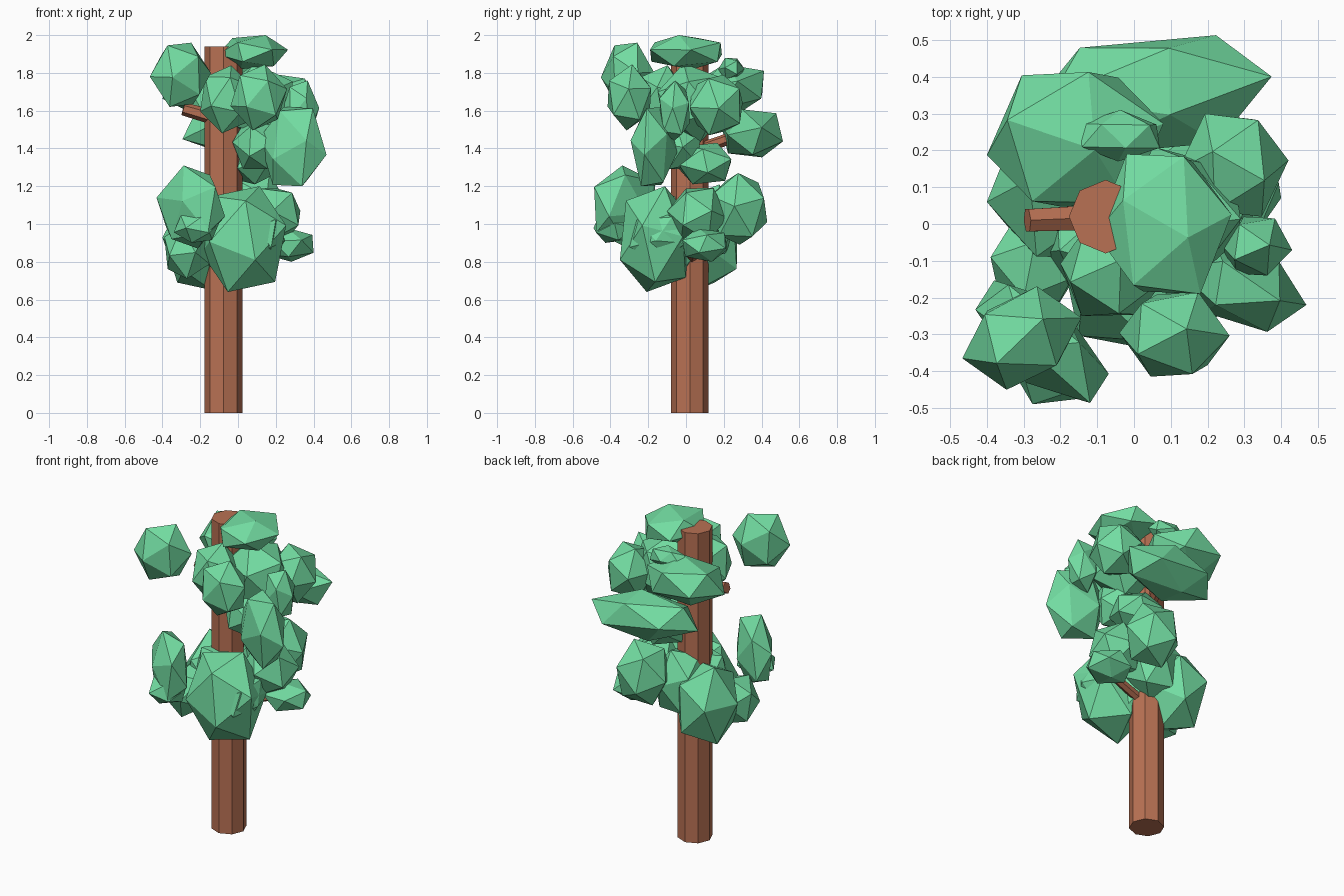
import bpy, bmesh, math, random
from mathutils import Vector, Matrix, Euler

if "Cube" in bpy.data.objects:
    bpy.data.objects.remove(bpy.data.objects["Cube"])

random.seed(4)


def material(name, rgb):
    m = bpy.data.materials.new(name)
    m.diffuse_color = (*rgb, 1)
    m.use_nodes = True
    m.node_tree.nodes["Principled BSDF"].inputs["Base Color"].default_value = m.diffuse_color
    return m


LEAF = material("leaf green", (0.17, 0.72, 0.36))
BARK = material("bark brown", (0.48, 0.165, 0.087))


def finish(name, bm, mat):
    me = bpy.data.meshes.new(name)
    bm.to_mesh(me)
    bm.free()
    me.materials.append(mat)
    ob = bpy.data.objects.new(name, me)
    bpy.context.collection.objects.link(ob)
    return ob


def leaf_clump(name, center, half, tilt=(0, 0, 0)):
    """Randomly turned icosahedron stretched to the given half sizes, then tilted."""
    bm = bmesh.new()
    bmesh.ops.create_icosphere(bm, subdivisions=1, radius=1)
    turn = Euler([random.uniform(0, 6.28) for _ in range(3)]).to_matrix()
    bmesh.ops.transform(bm, matrix=turn.to_4x4(), verts=bm.verts)
    ext = [max(abs(v.co[i]) for v in bm.verts) for i in range(3)]
    rot = Euler([math.radians(a) for a in tilt]).to_matrix()
    for v in bm.verts:
        v.co = rot @ Vector([v.co[i] / ext[i] * half[i] for i in range(3)]) + Vector(center)
    finish(name, bm, LEAF)


def limb(name, a, b, r1, r2, sides):
    """Tapered faceted cylinder between two points."""
    a, b = Vector(a), Vector(b)
    bm = bmesh.new()
    bmesh.ops.create_cone(bm, cap_ends=True, segments=sides, radius1=r1, radius2=r2,
                          depth=(b - a).length)
    q = (b - a).to_track_quat('Z', 'Y').to_matrix().to_4x4()
    bmesh.ops.transform(bm, matrix=Matrix.Translation((a + b) / 2) @ q, verts=bm.verts)
    finish(name, bm, BARK)


# Trunk and branches
limb("trunk", (-0.077, 0.02, 0), (-0.077, 0.02, 1.94), 0.1, 0.1, 8)
limb("upper_left_branch", (-0.05, 0.02, 1.54), (-0.29, 0.01, 1.61), 0.04, 0.035, 6)
limb("upper_back_branch", (-0.07, 0.03, 1.38), (0.03, 0.25, 1.46), 0.035, 0.03, 6)
limb("lower_left_branch", (-0.08, 0.02, 0.82), (-0.28, -0.2, 0.9), 0.03, 0.025, 6)
limb("lower_right_branch", (-0.08, 0.02, 0.8), (0.2, 0.05, 0.88), 0.03, 0.025, 6)
limb("lower_back_branch", (-0.08, 0.02, 0.88), (0.05, 0.25, 1.0), 0.03, 0.025, 6)

# Upper crown
leaf_clump("upper_left_ball", (-0.305, -0.31, 1.79), (0.17, 0.11, 0.17), (0, 0, 25))
leaf_clump("top_cap", (0.08, 0.0, 1.91), (0.185, 0.19, 0.09))
leaf_clump("upper_front", (0.11, -0.3, 1.67), (0.15, 0.115, 0.175))
leaf_clump("upper_right_low", (0.29, -0.17, 1.41), (0.185, 0.1, 0.21), (0, 0, -20))
leaf_clump("upper_back", (0.04, 0.35, 1.48), (0.335, 0.15, 0.14), (12, 4, 8))
leaf_clump("upper_back_left", (-0.16, 0.23, 1.71), (0.24, 0.2, 0.14), (12, 0, 0))
leaf_clump("upper_right_back", (0.27, 0.16, 1.63), (0.15, 0.14, 0.16))
leaf_clump("upper_right", (0.33, -0.06, 1.6), (0.1, 0.08, 0.16))
leaf_clump("upper_center_front", (-0.06, -0.13, 1.66), (0.14, 0.12, 0.18))
leaf_clump("upper_core", (0.11, 0.03, 1.64), (0.18, 0.18, 0.21))
leaf_clump("upper_inner_low", (0.1, -0.05, 1.42), (0.13, 0.13, 0.13))
leaf_clump("upper_back_tuft", (-0.04, 0.24, 1.82), (0.11, 0.07, 0.06))

# Middle clump behind the trunk
leaf_clump("middle_back", (0.07, 0.1, 1.32), (0.14, 0.14, 0.11))

# Lower crown
leaf_clump("lower_left_front", (-0.25, -0.32, 1.09), (0.11, 0.21, 0.22), (0, 0, 45))
leaf_clump("lower_front", (0.03, -0.16, 0.92), (0.225, 0.19, 0.28))
leaf_clump("lower_back_left", (-0.21, 0.09, 0.9), (0.19, 0.18, 0.25))
leaf_clump("lower_back", (0.1, 0.28, 1.08), (0.17, 0.15, 0.19))
leaf_clump("lower_right", (0.27, 0.1, 0.89), (0.13, 0.12, 0.09))
leaf_clump("lower_right_core", (0.18, 0.06, 1.05), (0.15, 0.16, 0.14))
leaf_clump("lower_right_front", (0.14, -0.15, 0.94), (0.11, 0.15, 0.14))
leaf_clump("lower_left_tuft", (-0.22, -0.38, 0.98), (0.12, 0.11, 0.08))
leaf_clump("lower_left", (-0.27, -0.11, 0.86), (0.12, 0.14, 0.15))
leaf_clump("lower_core", (-0.08, -0.04, 0.95), (0.18, 0.17, 0.2))
leaf_clump("lower_back_core", (-0.04, 0.12, 1.0), (0.16, 0.15, 0.21))
